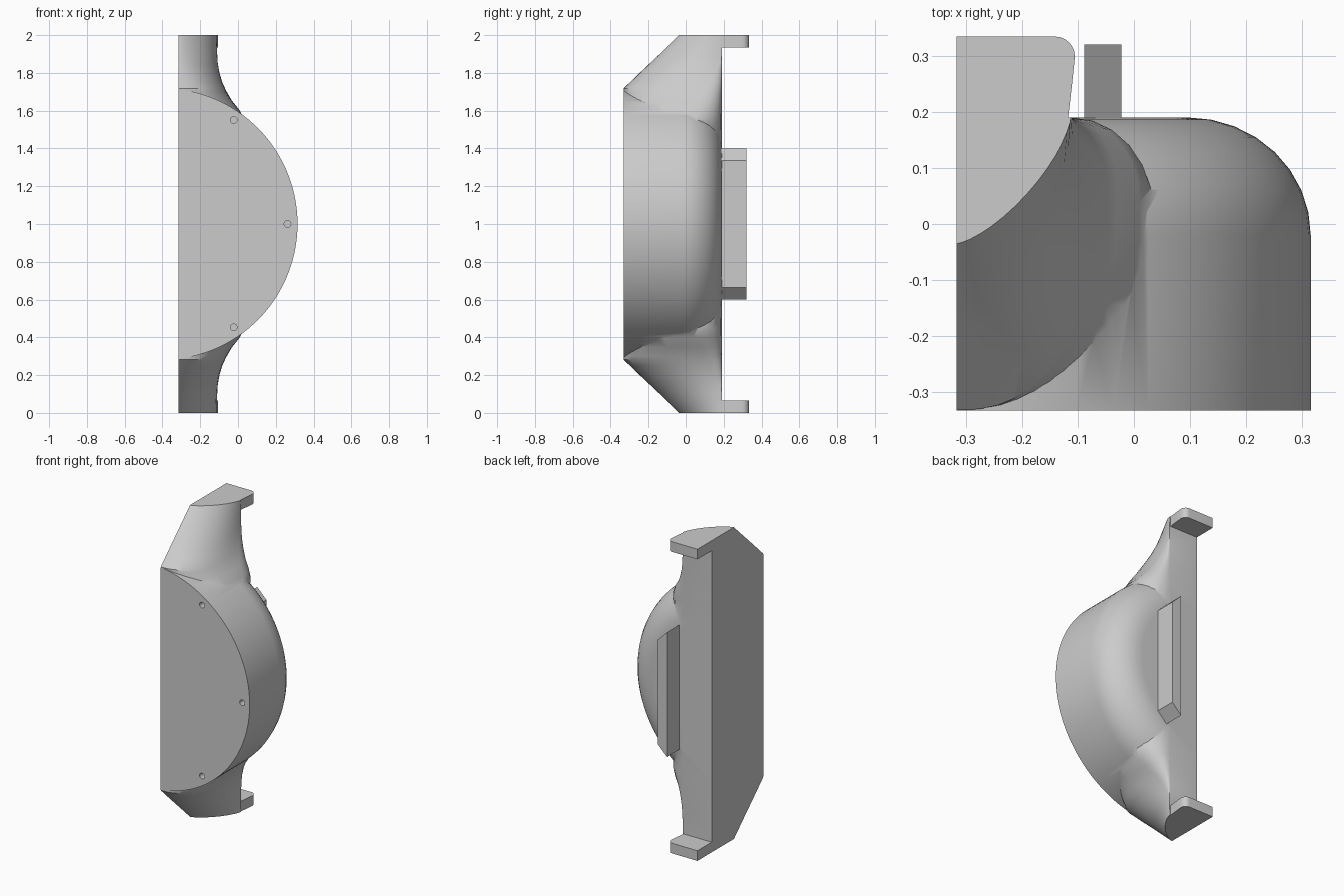
import bpy, bmesh
from math import sin, cos, pi, acos

if "Cube" in bpy.data.objects:
    bpy.data.objects.remove(bpy.data.objects["Cube"])

CUT, FRONT, BACK = -0.316, -0.332, 0.19   # flat side, front and back planes


def loft(name, rings):
    """Closed solid skinned through rings of equal point count."""
    bm = bmesh.new()
    vs = [[bm.verts.new(p) for p in r] for r in rings]
    n = len(rings[0])
    for a, b in zip(vs, vs[1:]):
        for i in range(n):
            j = (i + 1) % n
            bm.faces.new((a[i], a[j], b[j], b[i]))
    bm.faces.new(vs[0])
    bm.faces.new(vs[-1])
    bmesh.ops.recalc_face_normals(bm, faces=bm.faces[:])
    me = bpy.data.meshes.new(name)
    bm.to_mesh(me)
    bm.free()
    ob = bpy.data.objects.new(name, me)
    bpy.context.collection.objects.link(ob)
    return ob


def lerp_table(table, z):
    for (z0, *a), (z1, *b) in zip(table, table[1:]):
        if z <= z1:
            t = (z - z0) / (z1 - z0)
            return [p + (q - p) * t for p, q in zip(a, b)]
    return table[-1][1:]


def boolean(ob, other, op):
    m = ob.modifiers.new(op.lower(), 'BOOLEAN')
    m.object, m.operation, m.solver = other, op, 'EXACT'
    bpy.context.view_layer.objects.active = ob
    bpy.ops.object.modifier_apply(modifier=m.name)
    bpy.data.objects.remove(other)


# Round housing: clipped disc with a filleted back edge
profile = [(0.72, FRONT), (0.72, -0.02)]
profile += [(0.5 + 0.22 * cos(k * pi / 16), -0.02 + 0.21 * sin(k * pi / 16)) for k in range(1, 9)]
CX = -0.405
rings = []
for r, y in profile:
    a = acos((CUT - CX) / r)
    rings.append([(CX + r * cos(-a + 2 * a * k / 56), y, 1 + r * sin(-a + 2 * a * k / 56))
                  for k in range(57)])
body = loft("housing", rings)

# Arms: height from middle, widest x, y of widest point, front y, curve exponent
arm = [(0.0, 0.0, 0.0, -0.32, 2.6), (0.4, 0.02, 0.0, -0.325, 2.6),
       (0.55, 0.035, 0.02, -0.329, 2.6), (0.6, 0.01, 0.04, -0.33, 2.6),
       (0.65, -0.03, 0.07, -0.331, 2.6), (0.7, -0.06, 0.10, -0.3315, 2.5),
       (0.717, -0.068, 0.11, FRONT, 2.45), (0.75, -0.083, 0.13, -0.298, 2.3),
       (0.8, -0.098, 0.155, -0.246, 2.1), (0.85, -0.107, 0.18, -0.193, 1.85),
       (0.9, -0.110, 0.19, -0.14, 1.65), (1.0, -0.112, 0.19, -0.035, 1.4)]


def arm_ring(z):
    xa, yc, yf, p = lerp_table(arm, abs(z - 1))
    pts = []
    for k in range(15):
        t = k * pi / 28
        pts.append((CUT + (xa - CUT) * sin(t) ** (2 / p),
                    yc - (yc - yf) * max(cos(t), 0) ** (2 / p), z))
    xb = -0.112
    for k in range(1, 7):
        t = k * pi / 12
        pts.append((xb + (xa - xb) * cos(t), yc + (BACK - yc) * sin(t) + 1e-5 * k / 6 * (yc >= BACK), z))
    return pts + [(CUT, pts[-1][1], z)]


heights = [h for h, *_ in arm]
zs = [1 - h for h in reversed(heights)] + [1 + h for h in heights[1:]]
boolean(body, loft("arms", [arm_ring(z) for z in zs]), 'UNION')

# Screw holes in the front face
for x, z in ((-0.023, 1.55), (0.262, 1.0), (-0.023, 0.453)):
    hole = loft("hole_cutter", [[(x + 0.018 * cos(k * pi / 8), y, z + 0.018 * sin(k * pi / 8))
                                 for k in range(16)] for y in (-0.4, -0.25)])
    boolean(body, hole, 'DIFFERENCE')

# End tabs with one rounded corner
outline = [(CUT, 0.18), (-0.118, 0.18), (-0.11, 0.25)]
outline += [(-0.14 + 0.035 * cos(k * pi / 12), 0.298 + 0.036 * sin(k * pi / 12)) for k in range(7)]
outline += [(CUT, 0.334)]
tabs = [loft(n, [[(x, y, z) for x, y in outline] for z in zz])
        for n, zz in (("bottom_tab", (0, 0.065)), ("top_tab", (1.935, 2)))]

# Back rail with slanted ends
rail = [(-0.088, 0.6), (-0.022, 0.665), (-0.022, 1.335), (-0.088, 1.4)]
loft("back_rail", [[(x, y, z) for x, z in rail] for y in (0.17, 0.32)])

# Smooth curved skins, sharp rims
for ob in [body] + tabs:
    bpy.ops.object.select_all(action='DESELECT')
    ob.select_set(True)
    bpy.context.view_layer.objects.active = ob
    bpy.ops.object.shade_smooth_by_angle(angle=0.6)
